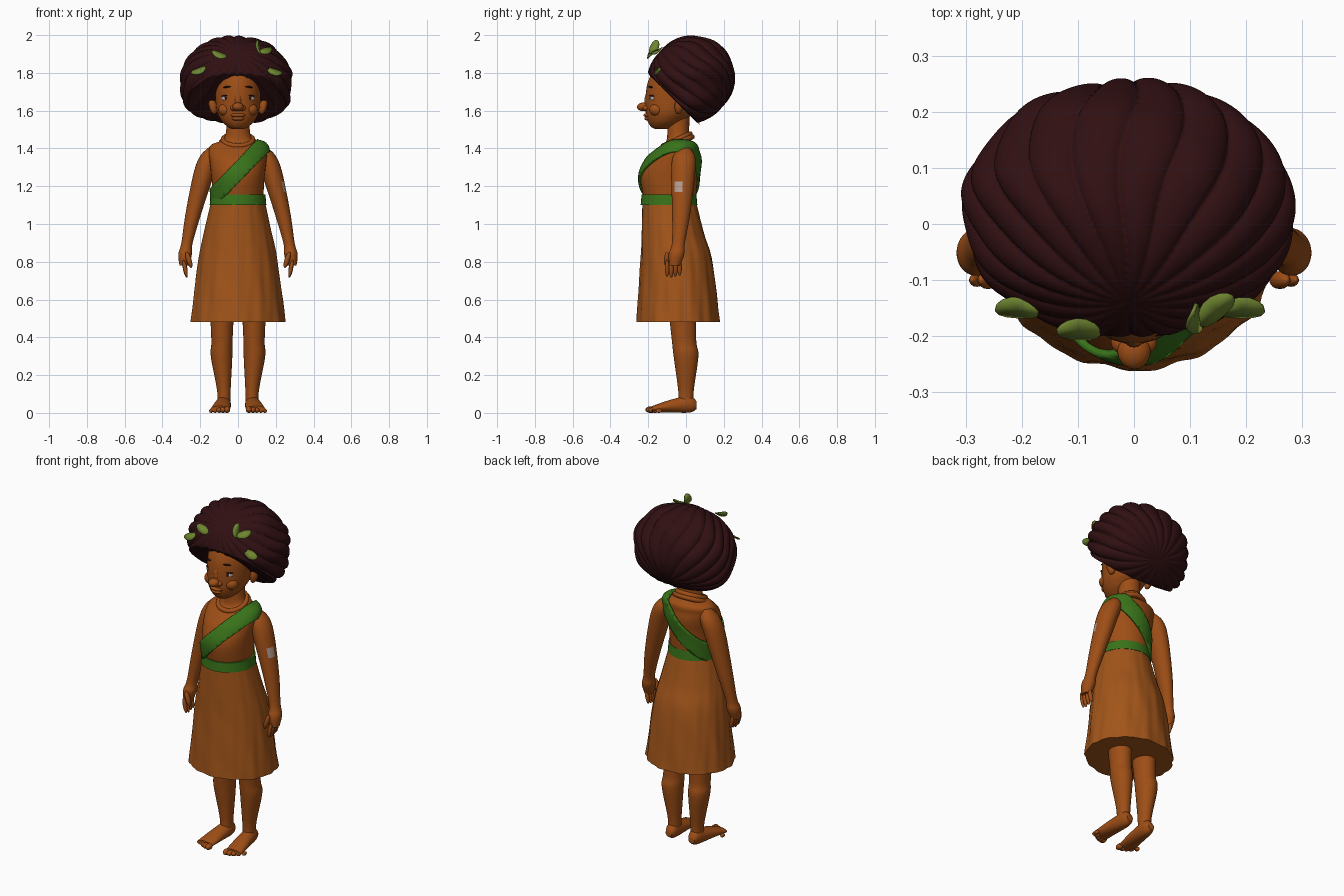
import bpy, bmesh
from math import sin, cos, pi, tau, atan2, sqrt
from mathutils import Vector, Matrix

if "Cube" in bpy.data.objects:
    bpy.data.objects.remove(bpy.data.objects["Cube"], do_unlink=True)


def material(name, red, green, blue):
    mat = bpy.data.materials.new(name)
    mat.use_nodes = True
    mat.diffuse_color = (red, green, blue, 1)
    shader = mat.node_tree.nodes["Principled BSDF"]
    shader.inputs["Base Color"].default_value = mat.diffuse_color
    shader.inputs["Roughness"].default_value = .8
    return mat


SKIN = material("warm brown skin", .34, .076, .008)
CLOTH = material("ochre cloth", .36, .09, .01)
GREEN = material("sash green", .04, .17, .01)
LEAF = material("leaf olive", .16, .24, .03)
HAIR = material("dark brown hair", .03, .005, .006)
WHITE = material("eye white", .5, .4, .4)
DARK = material("eye dark", .02, .006, .005)
PALE = material("pale marking", .45, .33, .28)


def finish(name, bm, mat, angle=1):
    """Turn a bmesh into a smooth shaded object."""
    bmesh.ops.recalc_face_normals(bm, faces=bm.faces)
    mesh = bpy.data.meshes.new(name)
    bm.to_mesh(mesh)
    bm.free()
    mesh.materials.append(mat)
    ob = bpy.data.objects.new(name, mesh)
    bpy.context.collection.objects.link(ob)
    bpy.ops.object.select_all(action="DESELECT")
    ob.select_set(True)
    bpy.context.view_layer.objects.active = ob
    bpy.ops.object.shade_smooth_by_angle(angle=angle)
    return ob


def thicken(ob, thickness):
    solid = ob.modifiers.new("thickness", "SOLIDIFY")
    solid.thickness, solid.offset = thickness, 1


def spline(rows, steps):
    """Smooth interpolation through rows of section values."""
    rows = [Vector(row) for row in rows]
    padded = [rows[0], *rows, rows[-1]]
    for before, start, end, after in zip(padded, padded[1:], padded[2:], padded[3:]):
        for step in range(steps):
            t = step / steps
            ease_in, ease_out = (end - before) / 2, (after - start) / 2
            bend = (end - start) * 3 - ease_in * 2 - ease_out
            twist = (start - end) * 2 + ease_in + ease_out
            yield start + ease_in * t + bend * t ** 2 + twist * t ** 3
    yield rows[-1]


def loft(name, rows, mat, sides=40, steps=8, axis="Z", ripple=None, flip=1):
    """Rows hold position along the axis, two centres and two radii."""
    bm = bmesh.new()
    rings = []
    for along, centre_a, centre_b, radius_a, radius_b in spline(rows, steps):
        ring = []
        for k in range(sides):
            angle = tau * k / sides
            swell = 1 + ripple(angle, along) if ripple else 1
            a = flip * (centre_a + swell * radius_a * cos(angle))
            b = centre_b + swell * radius_b * sin(angle)
            ring.append(bm.verts.new((a, b, along) if axis == "Z" else (a, along, b)))
        rings.append(ring)
    for low, high in zip(rings, rings[1:]):
        for k in range(sides):
            bm.faces.new((low[k - 1], low[k], high[k], high[k - 1]))
    bm.faces.new(rings[0])
    bm.faces.new(rings[-1])
    return finish(name, bm, mat)


def limb(name, rows, flip):
    """A loft whose sections are all slightly deeper than wide."""
    full_rows = [(*row, row[-1] * 1.15) for row in rows]
    return loft(name, full_rows, SKIN, flip=flip)


def ball(name, centre, radii, mat=SKIN, turn=0, tilt=0):
    bm = bmesh.new()
    bmesh.ops.create_uvsphere(bm, u_segments=20, v_segments=12, radius=1)
    bm.transform(Matrix.Translation(centre) @ Matrix.Rotation(turn, 4, "Z")
                 @ Matrix.Rotation(tilt, 4, "Y") @ Matrix.Diagonal((*radii, 1)))
    return finish(name, bm, mat, pi)


def pair(name, centre, radii, mat=SKIN, turn=0, tilt=0):
    """Mirrored balls on the left and right side."""
    for side, label in ((1, "left_"), (-1, "right_")):
        ball(label + name, (side * centre[0], *centre[1:]), radii, mat, side * turn, side * tilt)


# Torso and neck
torso = loft("torso", [
    (1.07, 0, -.08, .13, .13), (1.24, 0, -.09, .14, .15), (1.33, 0, -.07, .15, .14),
    (1.38, 0, -.05, .155, .115), (1.42, 0, -.03, .14, .09), (1.46, 0, -.04, .07, .06),
    (1.6, 0, -.04, .06, .06)], SKIN)

# Shoulder sash: a slanted slice of the torso surface, thickened
bm = bmesh.new()
bm.from_mesh(torso.data)
middle, slant = Vector((0, 0, 1.275)), Vector((-.73, 0, .69))
for side in (-1, 1):
    bmesh.ops.bisect_plane(bm, geom=bm.verts[:] + bm.edges[:] + bm.faces[:],
                           plane_co=middle + slant * side * .04,
                           plane_no=slant * side, clear_outer=True)
thicken(finish("sash", bm, GREEN), .014)


# Skirt with soft vertical folds that deepen toward the hem
def folds(angle, z):
    depth = .02 - .014 * z
    return depth * (sin(13 * angle + 5 * z) + sin(23 * angle - 9 * z) / 2
                    + sin(7 * angle + 24 * z) / 2)


loft("skirt", [
    (.48, 0, -.04, .25, .22), (.8, 0, -.05, .21, .19),
    (.95, 0, -.07, .18, .165), (1.13, 0, -.09, .14, .14)],
    CLOTH, sides=120, ripple=folds)
loft("belt", [(1.1, 0, -.09, .15, .15), (1.155, 0, -.09, .145, .145)], GREEN)

# Necklace of two cords
for radius, height in ((.09, 1.425), (.078, 1.445)):
    bpy.ops.mesh.primitive_torus_add(location=(0, -.05, height), rotation=(.42, 0, 0),
                                     major_radius=radius, minor_radius=.014)
    necklace = bpy.context.object
    necklace.name = "necklace"
    necklace.data.materials.append(SKIN)
    bpy.ops.object.shade_smooth_by_angle(angle=pi)

# Arms, legs and feet
for side, label in ((1, "left_"), (-1, "right_")):
    arm = limb(label + "arm", [
        (1.41, .13, -.01, .02), (1.36, .15, -.01, .05), (1.27, .18, -.015, .055),
        (1.06, .235, -.025, .042), (.9, .27, -.04, .03), (.84, .28, -.05, .036),
        (.78, .285, -.06, .025)], side)
    if side > 0:  # painted patch on the upper arm
        arm.data.materials.append(PALE)
        for face in arm.data.polygons:
            if (face.center - Vector((.25, -.04, 1.2))).length < .028:
                face.material_index = 1
    limb(label + "leg", [
        (.03, .075, 0, .034), (.12, .075, 0, .036), (.3, .087, 0, .057),
        (.38, .085, -.01, .056), (.55, .085, -.02, .064)], side)
    loft(label + "foot", [
        (.056, .075, .04, .02, .02), (.02, .075, .046, .036, .044),
        (-.08, .084, .036, .046, .034), (-.18, .095, .02, .05, .016)],
        SKIN, axis="Y", flip=side)

# Fingers, thumbs and toes
for k in range(4):
    pair("finger", (.28, -.1 + k * .022, .76 + abs(k - 1) * .005), (.011, .012, .045), tilt=.2)
pair("thumb", (.26, -.1, .81), (.014, .016, .045), tilt=.3)
for k in range(5):
    size = .017 - k * .0015
    pair("toe", (.058 + k * .021, -.19 + k * k * .003, size), (size, size * 1.5, size))

# Head and face
loft("head", [
    (1.502, 0, -.13, .03, .03), (1.515, 0, -.125, .055, .06), (1.55, 0, -.105, .09, .1),
    (1.61, 0, -.08, .114, .134), (1.74, 0, -.05, .12, .155), (1.86, 0, -.03, .09, .12)], SKIN)
ball("nose_tip", (0, -.225, 1.62), (.03, .034, .023))
ball("nose_bridge", (0, -.2, 1.65), (.02, .02, .05))
ball("upper_lip", (0, -.2, 1.576), (.04, .025, .012))
ball("lower_lip", (0, -.196, 1.558), (.034, .025, .012))
ball("chin", (0, -.165, 1.53), (.035, .026, .02))
pair("nostril", (.024, -.21, 1.614), (.017, .02, .015))
pair("cheek", (.065, -.155, 1.605), (.04, .04, .035))
pair("eye", (.064, -.178, 1.665), (.024, .012, .014), WHITE, turn=.4)
pair("iris", (.061, -.187, 1.666), (.011, .007, .012), DARK, turn=.4)
pair("upper_lid", (.064, -.182, 1.68), (.027, .011, .004), DARK, turn=.4, tilt=.1)
pair("brow", (.055, -.188, 1.726), (.026, .009, .005), DARK, turn=.35, tilt=.1)
pair("ear", (.132, -.035, 1.63), (.022, .026, .05), turn=.5, tilt=.2)

# Hair: a round mass with ridged locks, cut back around the face
bm = bmesh.new()
bmesh.ops.create_icosphere(bm, subdivisions=7, radius=1)
crown, across = Vector((0, -.75, .66)), Vector((0, .66, .75))
for vert in bm.verts:
    direction = vert.co.normalized()
    angle = atan2(direction.dot(across), direction.x)
    along = direction.dot(crown)
    spread = sqrt(max(0, 1 - along * along))
    lock = sqrt(abs(sin(10 * angle + sin(3 * along + 2 * angle) * .7)))
    clump = sin(7 * along + 5 * angle)
    swell = .935 + spread * (.015 + lock * .075 + clump * .015)
    flare = 1 + min(direction.z, 0) ** 2 * .4
    x = direction.x * swell * flare * .29 - .01
    y = direction.y * swell * .236 + .025
    z = direction.z * swell * .234 + 1.764
    if z < 1.8:
        y = max(y, 1.593 - z + lock * .008)
    vert.co = (x, y, z)
finish("hair", bm, HAIR, pi)


# Leaves tucked into the hair
def add_leaf(place, facing, spin):
    bm = bmesh.new()
    middle = bm.verts.new((0, 0, -.1))
    rim = []
    for k in range(14):
        angle = tau * k / 14
        rim.append(bm.verts.new((cos(angle) * 1.1, sin(angle) * .62, cos(angle * 2) * .12)))
    for k in range(len(rim)):
        bm.faces.new((rim[k - 1], rim[k], middle))
    aim = Vector(facing).to_track_quat("Z", "Y").to_matrix().to_4x4()
    bm.transform(Matrix.Translation(place) @ aim @ Matrix.Rotation(spin, 4, "Z")
                 @ Matrix.Scale(.038, 4))
    thicken(finish("hair_leaf", bm, LEAF), .006)


add_leaf((-.207, -.15, 1.81), (-.3, -.7, .7), .5)
add_leaf((-.1, -.188, 1.895), (.2, -.7, .7), -.5)
add_leaf((.106, -.168, 1.935), (.9, -.3, .3), 1.2)
add_leaf((.145, -.15, 1.915), (.2, -.6, .8), .5)
add_leaf((.192, -.15, 1.805), (.2, -.7, .7), -.4)
